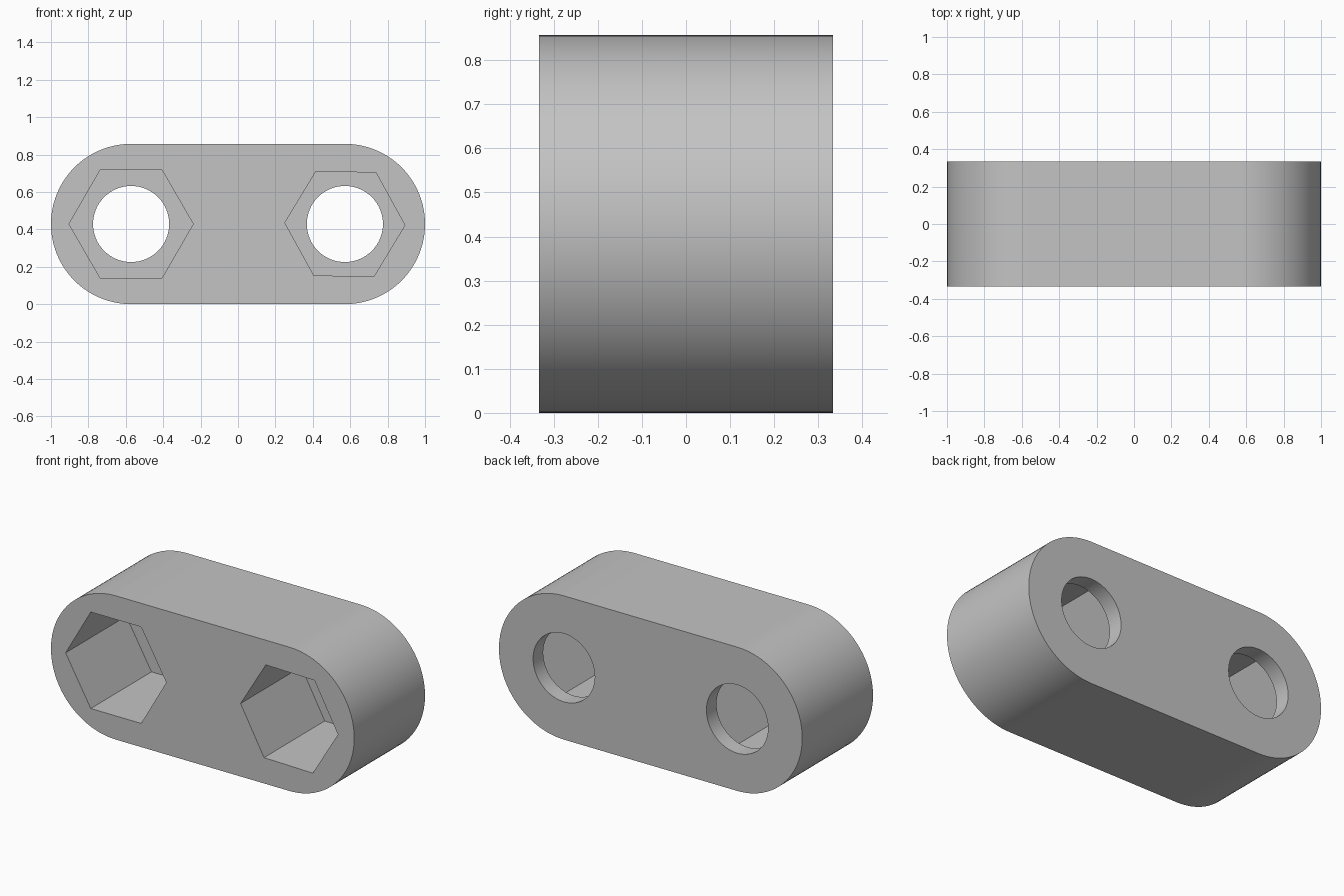
import bpy
import bmesh
import math

R, DEPTH, HOLE_R, WALL = 0.4285, 0.667, 0.2035, 0.095
CX, CZ = 1 - R, R
FRONT, BACK = -DEPTH / 2, DEPTH / 2

if "Cube" in bpy.data.objects:
    bpy.data.objects.remove(bpy.data.objects["Cube"])

grey = bpy.data.materials.new("plain grey")
grey.use_nodes = True
grey.diffuse_color = (0.55, 0.55, 0.55, 1)
grey.node_tree.nodes["Principled BSDF"].inputs["Base Color"].default_value = (0.55, 0.55, 0.55, 1)


def arc(cx, radius, start, sweep, steps, closed=False):
    """Points on an arc in the x-z plane."""
    count = steps if closed else steps + 1
    angles = [math.radians(start + sweep * i / steps) for i in range(count)]
    return [(cx + radius * math.cos(a), CZ + radius * math.sin(a)) for a in angles]


def prism(name, outline, y0, y1):
    """Extrude an x-z outline from y0 to y1."""
    bm = bmesh.new()
    face = bm.faces.new([bm.verts.new((x, y0, z)) for x, z in outline])
    extruded = bmesh.ops.extrude_face_region(bm, geom=[face])["geom"]
    for v in extruded:
        if isinstance(v, bmesh.types.BMVert):
            v.co.y = y1
    bmesh.ops.recalc_face_normals(bm, faces=bm.faces)
    mesh = bpy.data.meshes.new(name)
    bm.to_mesh(mesh)
    bm.free()
    mesh.materials.append(grey)
    obj = bpy.data.objects.new(name, mesh)
    bpy.context.collection.objects.link(obj)
    return obj


# Stadium-shaped block
body = prism("link_block", arc(CX, R, -90, 180, 48) + arc(-CX, R, 90, 180, 48), FRONT, BACK)
bpy.context.view_layer.objects.active = body
body.select_set(True)

# Hexagonal nut pockets at the front, round bolt holes through the back wall
for side, hex_r, turn in ((-1, 0.332, 0), (1, 0.321, -1.2)):
    x = side * CX
    cutters = (
        prism("nut_pocket_cutter", arc(x, hex_r, turn, 360, 6, True), FRONT - 0.1, BACK - WALL),
        prism("bolt_hole_cutter", arc(x, HOLE_R, 0, 360, 64, True), BACK - WALL - 0.1, BACK + 0.1),
    )
    for cutter in cutters:
        cutter.hide_render = True
        cut = body.modifiers.new("cut", "BOOLEAN")
        cut.operation = "DIFFERENCE"
        cut.solver = "EXACT"
        cut.object = cutter
        bpy.ops.object.modifier_apply(modifier=cut.name)
        bpy.data.objects.remove(cutter)

bpy.ops.object.shade_smooth_by_angle(angle=math.radians(30))
